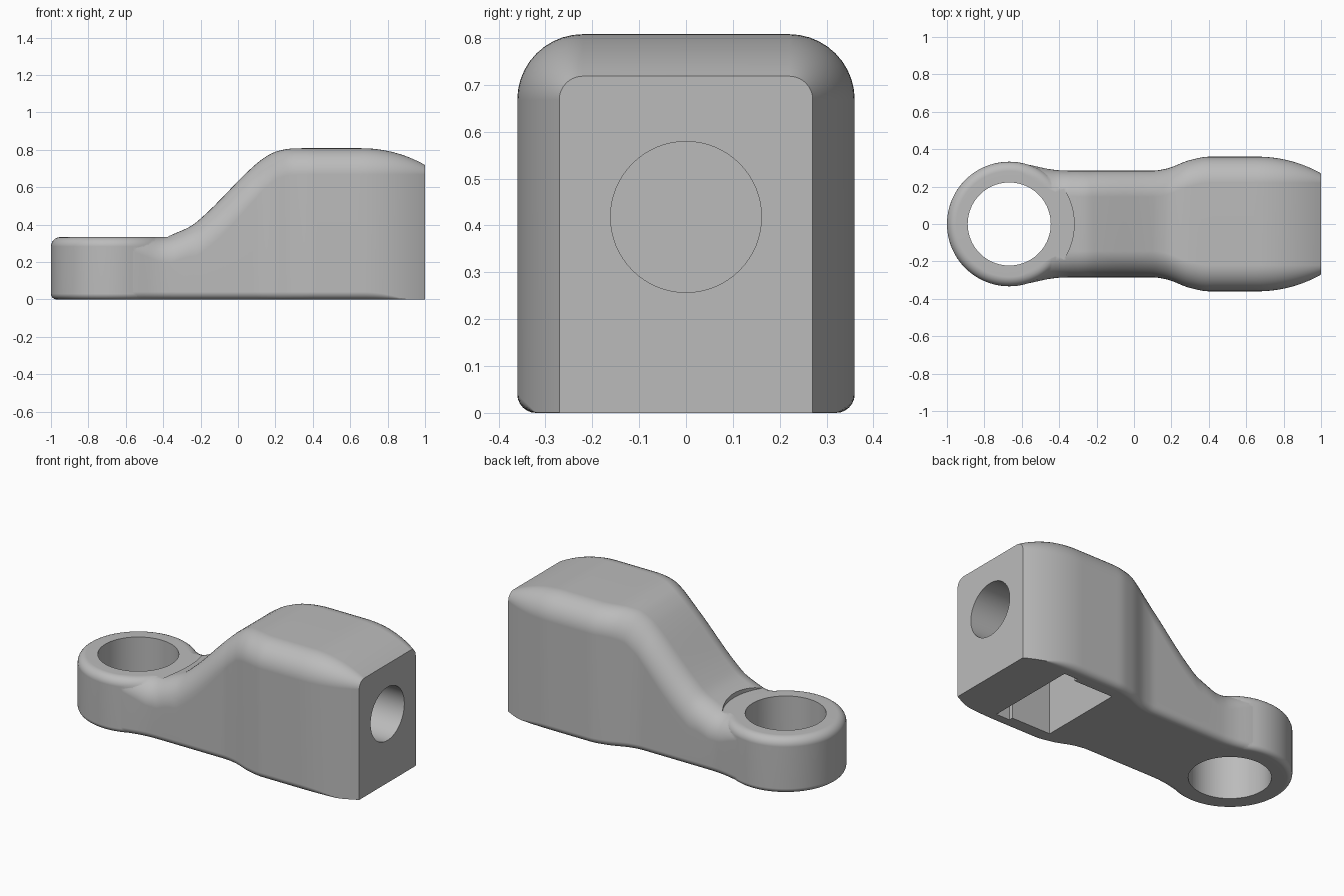
import bpy, bmesh, math
from mathutils import Matrix

cube = bpy.data.objects.get("Cube")
if cube:
    bpy.data.objects.remove(cube, do_unlink=True)

grey = bpy.data.materials.new("plain grey")
grey.use_nodes = True
grey.diffuse_color = (0.5, 0.5, 0.5, 1)
grey.node_tree.nodes["Principled BSDF"].inputs["Base Color"].default_value = (0.5, 0.5, 0.5, 1)

BOSS_X, BOSS_R, BOSS_H = -0.667, 0.333, 0.333


def make_object(name, bm):
    bmesh.ops.recalc_face_normals(bm, faces=bm.faces)
    mesh = bpy.data.meshes.new(name)
    bm.to_mesh(mesh)
    bm.free()
    mesh.materials.append(grey)
    obj = bpy.data.objects.new(name, mesh)
    bpy.context.collection.objects.link(obj)
    return obj


def cylinder(name, radius, depth, matrix, segments=96):
    bm = bmesh.new()
    bmesh.ops.create_cone(bm, cap_ends=True, segments=segments, radius1=radius,
                          radius2=radius, depth=depth, matrix=matrix)
    return make_object(name, bm)


def box(name, x0, x1, half_y, z0, z1):
    bm = bmesh.new()
    bmesh.ops.create_cube(bm, size=1, matrix=Matrix.Translation(((x0 + x1) / 2, 0, (z0 + z1) / 2))
                          @ Matrix.Diagonal((x1 - x0, 2 * half_y, z1 - z0, 1)))
    return make_object(name, bm)


def apply_modifier(obj, mod):
    bpy.context.view_layer.objects.active = obj
    bpy.ops.object.modifier_apply(modifier=mod.name)


def boolean(obj, other, operation):
    mod = obj.modifiers.new(operation.lower(), "BOOLEAN")
    mod.operation, mod.solver, mod.object = operation, "EXACT", other
    apply_modifier(obj, mod)
    bpy.data.objects.remove(other, do_unlink=True)


def smooth_curve(points):
    """Monotone cubic through the given points."""
    d = [(b[1] - a[1]) / (b[0] - a[0]) for a, b in zip(points, points[1:])]
    m = [d[0]] + [2 * p * q / (p + q) if p * q > 0 else 0 for p, q in zip(d, d[1:])] + [d[-1]]

    def value(x):
        i = 0
        while i < len(d) - 1 and x > points[i + 1][0]:
            i += 1
        (x0, y0), (x1, y1) = points[i], points[i + 1]
        s, t = x1 - x0, (x - x0) / (x1 - x0)
        return (y0 + t * t * (3 - 2 * t) * (y1 - y0)
                + s * t * (1 - t) * ((1 - t) * m[i] - t * m[i + 1]))
    return value


def end_drop(x):
    """Arc that draws in the sides and top near the flat end."""
    r = 0.69
    return r - math.sqrt(r * r - max(0, x - 0.66) ** 2)


width = smooth_curve([(-0.6, 0.322), (-0.55, 0.314), (-0.5, 0.303), (-0.45, 0.293),
                      (-0.38, 0.286), (-0.3, 0.285), (0.1, 0.285), (0.17, 0.295),
                      (0.3, 0.342), (0.4, 0.36), (1, 0.36)])
height = smooth_curve([(-0.6, 0.334), (-0.42, 0.334), (-0.38, 0.338), (-0.32, 0.36),
                       (-0.25, 0.393), (-0.18, 0.45), (0.07, 0.7), (0.13, 0.75),
                       (0.2, 0.789), (0.28, 0.806), (0.33, 0.808), (1, 0.808)])
top_round = smooth_curve([(-0.6, 0.06), (-0.5, 0.1), (-0.4, 0.135), (-0.2, 0.14), (1, 0.14)])


def half_section(x):
    drop = end_drop(x)
    w, h = width(x) - drop, height(x) - drop
    slope = (height(x + 0.01) - height(x - 0.01)) / 0.02 if -0.59 < x < 0.6 else 0
    ry = max(0.04, top_round(x) - drop)
    rz = ry * math.sqrt(1 + slope * slope)
    rb = max(0.001, 0.04 - drop)
    points = []
    for i in range(7):
        a = math.pi / 2 * i / 6
        points.append((w - rb + rb * math.sin(a), rb - rb * math.cos(a)))
    for i in range(11):
        a = math.pi / 2 * i / 10
        points.append((w - ry + ry * math.cos(a), h - rz + rz * math.sin(a)))
    return points


# Arm and block, lofted along x
bm = bmesh.new()
steps, rings = 80, []
for s in range(steps + 1):
    x = -0.6 + 1.6 * s / steps
    half = half_section(x)
    outline = half + [(-y, z) for y, z in reversed(half)]
    rings.append([bm.verts.new((x, y, z)) for y, z in outline])
for a, b in zip(rings, rings[1:]):
    for i in range(len(a)):
        j = (i + 1) % len(a)
        bm.faces.new((a[i], a[j], b[j], b[i]))
bm.faces.new(rings[0])
bm.faces.new(rings[-1])
body = make_object("lever_body", bm)

# Flat seat around the ring
boolean(body, cylinder("seat_cutter", 0.347, 0.4,
                       Matrix.Translation((BOSS_X, 0, BOSS_H + 0.2))), "DIFFERENCE")

# Ring boss, turned from a rounded profile
bm = bmesh.new()
profile = [(0, 0)]
for r, z, start in ((0.03, 0.03, -90), (0.05, BOSS_H - 0.05, 0)):
    for i in range(7):
        a = math.radians(start + 15 * i)
        profile.append((BOSS_R - r + r * math.cos(a), z + r * math.sin(a)))
profile.append((0, BOSS_H))
verts = [bm.verts.new((BOSS_X + r, 0, z)) for r, z in profile]
edges = [bm.edges.new(pair) for pair in zip(verts, verts[1:])]
bmesh.ops.spin(bm, geom=verts + edges, cent=(BOSS_X, 0, 0), axis=(0, 0, 1),
               angle=math.tau, steps=96, use_duplicate=False)
bmesh.ops.remove_doubles(bm, verts=bm.verts, dist=0.0001)
boolean(body, make_object("ring_boss", bm), "UNION")

# Ring bore, end bore and stepped pocket underneath
boolean(body, cylinder("ring_bore", 0.222, 2, Matrix.Translation((BOSS_X, 0, 0))), "DIFFERENCE")
boolean(body, box("pocket", 0.37, 0.68, 0.258, -0.1, 0.67), "DIFFERENCE")
boolean(body, box("pocket_slot", 0.63, 0.72, 0.282, -0.1, 0.66), "DIFFERENCE")
boolean(body, cylinder("end_bore", 0.161, 0.7, Matrix.Translation((0.85, 0, 0.418))
                       @ Matrix.Rotation(math.pi / 2, 4, "Y"), 64), "DIFFERENCE")

# Smooth shading with crisp edges
bpy.ops.object.select_all(action="DESELECT")
body.select_set(True)
bpy.context.view_layer.objects.active = body
bpy.ops.object.shade_smooth_by_angle(angle=math.radians(30))
weighted = body.modifiers.new("weighted normals", "WEIGHTED_NORMAL")
weighted.keep_sharp = True
